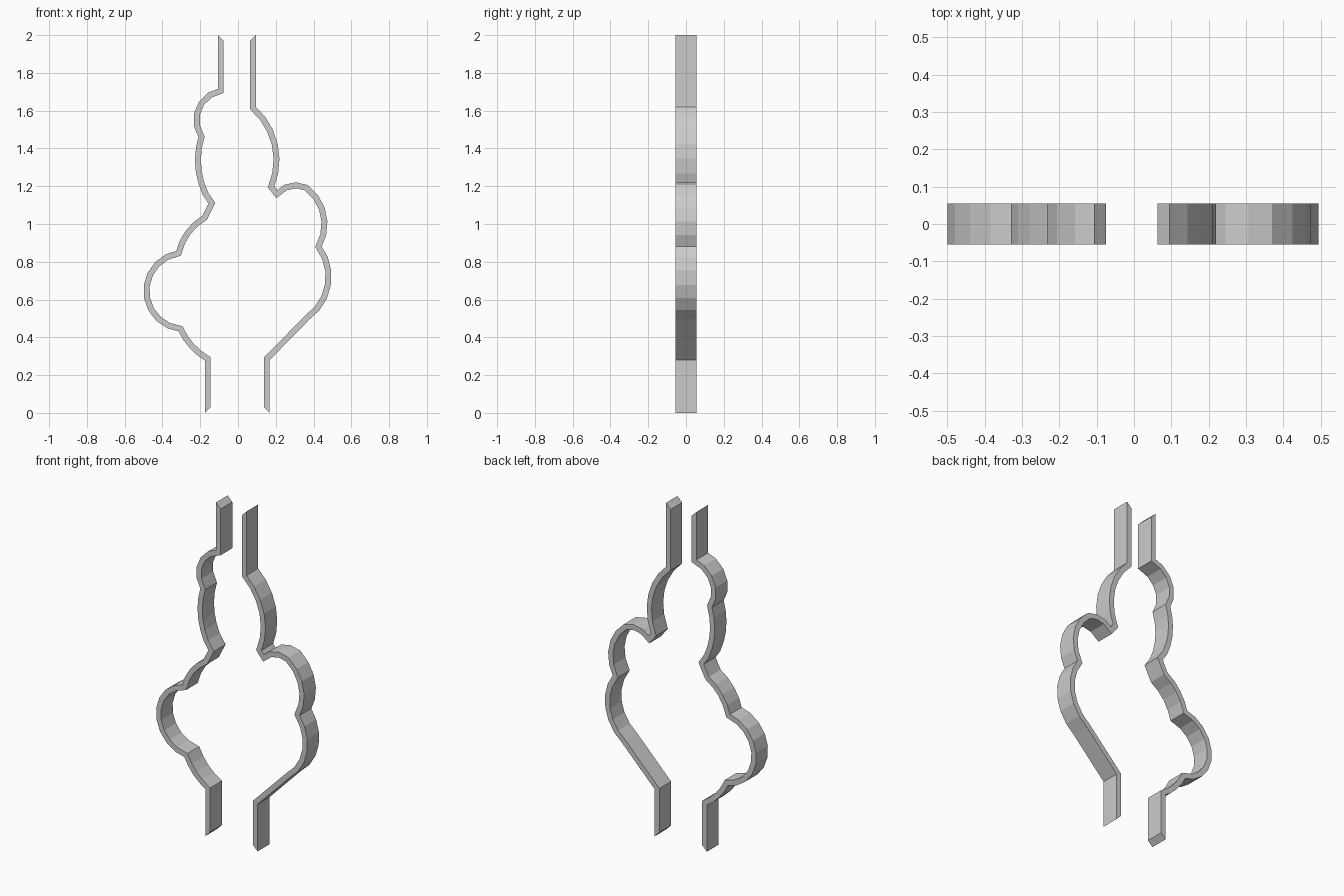
import bpy, bmesh, math
from mathutils import Vector

if "Cube" in bpy.data.objects:
    bpy.data.objects.remove(bpy.data.objects["Cube"])

HALF = 0.0155     # half of the wall thickness
DEPTH = 0.055     # half of the depth along y


def arc(a, m, b, n):
    """Points after a, up to b, on the circle through a, m and b."""
    (ax, ay), (mx, my), (bx, by) = a, m, b
    d = 2 * (ax * (my - by) + mx * (by - ay) + bx * (ay - my))
    sa, sm, sb = ax * ax + ay * ay, mx * mx + my * my, bx * bx + by * by
    cx = (sa * (my - by) + sm * (by - ay) + sb * (ay - my)) / d
    cy = (sa * (bx - mx) + sm * (ax - bx) + sb * (mx - ax)) / d
    r = math.hypot(ax - cx, ay - cy)
    t0, tm, t1 = (math.atan2(y - cy, x - cx) for x, y in (a, m, b))
    sweep = (t1 - t0) % math.tau
    if (tm - t0) % math.tau > sweep:
        sweep -= math.tau
    return [(cx + r * math.cos(t0 + sweep * i / n),
             cy + r * math.sin(t0 + sweep * i / n)) for i in range(1, n + 1)]


def trace(start, steps):
    """Centre line: a step is a straight end point or (via, end, segments)."""
    pts = [start]
    for s in steps:
        pts += arc(pts[-1], *s) if len(s) == 3 else [s]
    return [Vector(p) for p in pts]


def wall(name, pts, first_dir, last_dir):
    """Mitred strip along the centre line, extruded through y."""
    dirs = [Vector(first_dir)]
    dirs += [(b - a).normalized() for a, b in zip(pts, pts[1:])]
    dirs.append(Vector(last_dir))
    bm = bmesh.new()
    rings = []
    for p, d0, d1 in zip(pts, dirs, dirs[1:]):
        n0, n1 = Vector((-d0.y, d0.x)), Vector((-d1.y, d1.x))
        off = (n0 + n1) * HALF / (1 + n0.dot(n1))
        o, i = p + off, p - off
        rings.append([bm.verts.new((q.x, y, q.y)) for q, y in
                      ((o, -DEPTH), (o, DEPTH), (i, DEPTH), (i, -DEPTH))])
    for r, s in zip(rings, rings[1:]):
        for k in range(4):
            j = (k + 1) % 4
            bm.faces.new((r[k], r[j], s[j], s[k]))
    bm.faces.new(rings[0][::-1])
    bm.faces.new(rings[-1])
    bmesh.ops.recalc_face_normals(bm, faces=bm.faces)
    me = bpy.data.meshes.new(name)
    bm.to_mesh(me)
    bm.free()
    bpy.context.collection.objects.link(bpy.data.objects.new(name, me))


# Left wall, from bottom to top
wall("left_wall", trace((-0.16, HALF), [
    (-0.16, 0.286),
    ((-0.241, 0.35), (-0.304, 0.445), 4),
    ((-0.485, 0.638), (-0.315, 0.845), 9),
    ((-0.268, 0.95), (-0.177, 1.033), 4),
    (-0.138, 1.11),
    (-0.172, 1.16),
    ((-0.212, 1.332), (-0.193, 1.462), 5),
    ((-0.204, 1.621), (-0.091, 1.705), 5),
    (-0.091, 2 - HALF)]), (-1, 0), (1, 0))

# Right wall, from top to bottom
wall("right_wall", trace((0.079, 2 - HALF), [
    (0.079, 1.614),
    ((0.201, 1.386), (0.175, 1.197), 6),
    (0.206, 1.158),
    ((0.304, 1.205), (0.362, 1.192), 3),
    ((0.45, 1.062), (0.426, 0.88), 5),
    ((0.479, 0.702), (0.368, 0.506), 6),
    (0.152, 0.286),
    (0.152, HALF)]), (1, 0), (-1, 0))
